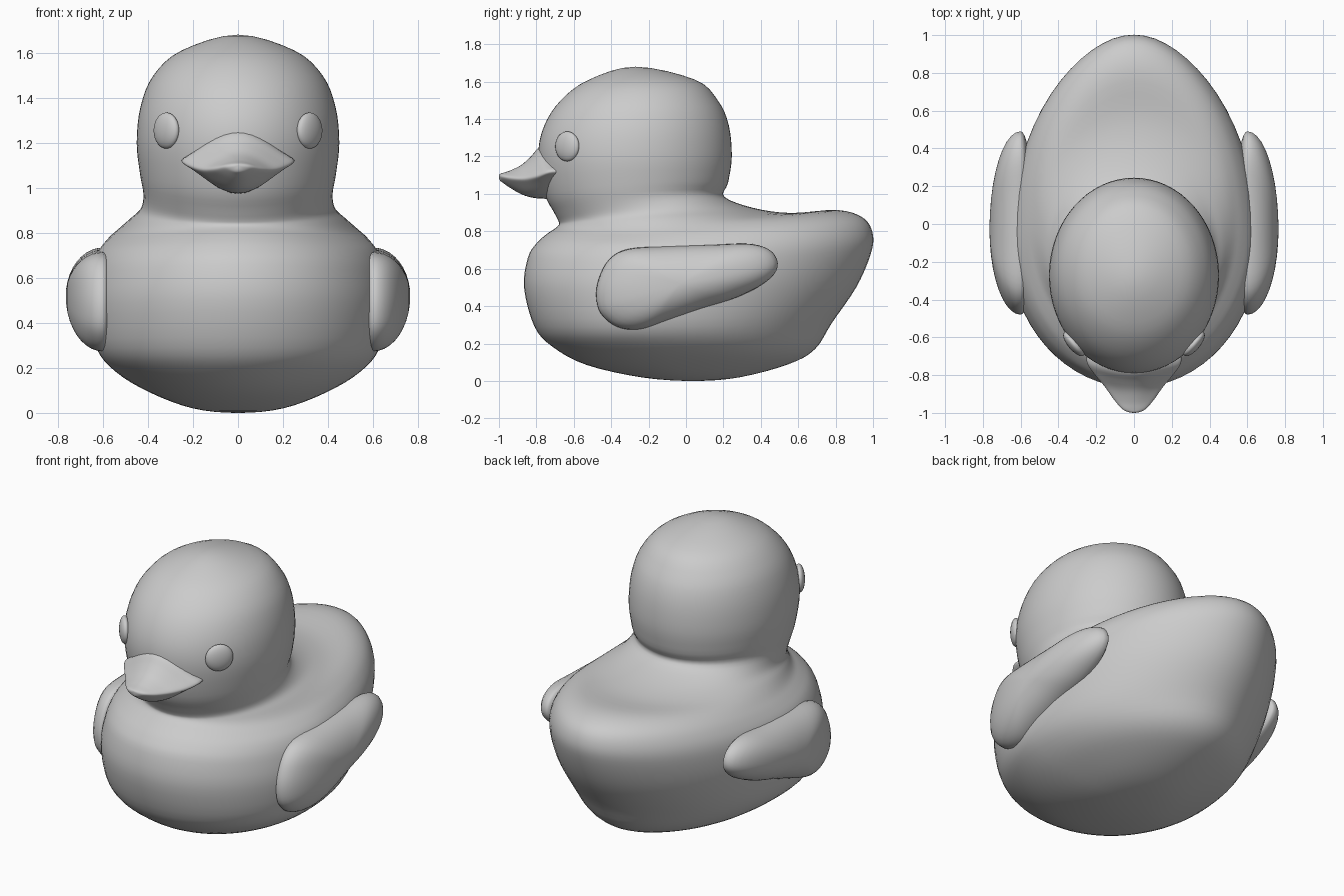
import bpy, bmesh, math
from mathutils import Matrix

if "Cube" in bpy.data.objects:
    bpy.data.objects.remove(bpy.data.objects["Cube"])

def spline(rows, n):
    """Catmull-Rom through rows[1:-1]; the first and last rows only steer the ends."""
    out = []
    for i in range(1, len(rows) - 2):
        for k in range(n):
            t = k / n
            out.append([0.5 * (2*b + (c-a)*t + (2*a-5*b+4*c-d)*t*t + (3*b-a-3*c+d)*t**3)
                        for a, b, c, d in zip(*rows[i-1:i+3])])
    out.append(list(rows[-2]))
    return out

def finish(bm, name):
    bmesh.ops.remove_doubles(bm, verts=bm.verts, dist=1e-4)
    bmesh.ops.recalc_face_normals(bm, faces=bm.faces)
    for f in bm.faces:
        f.smooth = True
    me = bpy.data.meshes.new(name)
    bm.to_mesh(me)
    bm.free()
    ob = bpy.data.objects.new(name, me)
    bpy.context.collection.objects.link(ob)
    return ob

def loft(name, rings):
    bm = bmesh.new()
    vs = [[bm.verts.new(p) for p in r] for r in rings]
    for a, b in zip(vs, vs[1:]):
        for i in range(len(a)):
            j = (i + 1) % len(a)
            bm.faces.new((a[i], a[j], b[j], b[i]))
    return finish(bm, name)

# Body and head: tilted rings (front y, front z, back y, back z, half width, side z)
rows = [
    (.05, 0, .05, 0, 0, 0),
    (-.23, .018, .29, .02, .2, .02),
    (-.53, .085, .55, .09, .39, .09),
    (-.71, .18, .69, .17, .54, .18),
    (-.81, .29, .78, .31, .63, .29),
    (-.866, .5, .91, .5, .66, .48),
    (-.845, .66, .985, .67, .65, .62),
    (-.80, .735, 1.0, .78, .625, .71),
    (-.745, .785, .95, .87, .58, .77),
    (-.70, .815, .81, .914, .53, .815),
    (-.68, .835, .56, .898, .475, .865),
    (-.682, .855, .36, .925, .432, .907),
    (-.705, .90, .205, .985, .42, .97),
    (-.755, 1.0, .225, 1.06, .435, 1.06),
    (-.79, 1.2, .245, 1.2, .45, 1.2),
    (-.76, 1.36, .228, 1.37, .433, 1.36),
    (-.67, 1.5, .17, 1.5, .375, 1.5),
    (-.52, 1.61, .05, 1.61, .25, 1.61),
    (-.27, 1.68, -.27, 1.68, 0, 1.68),
]
def past_pole(r):
    return (r[2], r[3], r[0], r[1], -r[4], r[5])
rows = [past_pole(rows[1])] + rows + [past_pole(rows[-2])]

def body_ring(r, n=64):
    yf, zf, yb, zb, w, zs = r
    head = min(1, max(0, (zs - .75) / .2))
    yc = yf + (yb - yf) * (.42 + .08 * head)
    pts = []
    for i in range(n):
        t = 2 * math.pi * i / n
        s, x = -math.cos(t), w * math.sin(t)
        if s > 0:
            x *= 1 - .12 * (1 - head) * s**4
        y = yc + s * (yc - yf if s < 0 else yb - yc)
        z = zs + (zb - zf) / 2 * s + ((zf + zb) / 2 - zs) * s * s
        pts.append((x, y, z))
    return pts
loft("body_and_head", [body_ring(r) for r in spline(rows, 4)])

# Wings: domed side outline (y, z)
outline = [(-.48, .45), (-.465, .55), (-.41, .65), (-.31, .705), (-.1, .72), (.15, .728),
           (.35, .732), (.46, .69), (.49, .61), (.43, .53), (.28, .45), (.1, .39),
           (-.1, .32), (-.25, .275), (-.37, .29), (-.455, .36)]
edge = spline([outline[-1]] + outline + outline[:2], 4)[:-1]
for side, label in ((1, "left"), (-1, "right")):
    rings = []
    for k in range(21):
        phi = math.pi * (k / 20 - .5)
        r, d = math.cos(phi), math.sin(phi)
        x = .6 + d * (.165 if d > 0 else .07)
        rings.append([(side * x, -.03 + (y + .03) * r, .52 + (z - .52) * r) for y, z in edge])
    loft("wing_" + label, rings)

# Beak: flared sections (y, half width, top z, bottom z, lip thickness)
sections = [
    (-.55, .16, 1.22, 1.0, .03),
    (-.62, .18, 1.23, .99, .035),
    (-.70, .235, 1.255, .975, .04),
    (-.78, .25, 1.25, .975, .042),
    (-.83, .21, 1.2, .982, .04),
    (-.88, .155, 1.155, .998, .035),
    (-.94, .105, 1.125, 1.032, .028),
    (-.98, .065, 1.112, 1.06, .02),
    (-.995, .035, 1.105, 1.072, .012),
    (-1.0, 0, 1.09, 1.09, 0),
    (-.995, -.035, 1.072, 1.105, -.012),
]
beak = []
for y, w, top, bot, e in spline(sections, 4):
    zc = min(1.12, (top + bot) / 2 + .005)
    ring = []
    for i in range(48):
        a = 2 * math.pi * i / 48
        c, s = math.cos(a), math.sin(a)
        h = (top - zc if s > 0 else zc - bot) - e
        ring.append((w * c, y + .8 * w * w * c * c, zc + e * s + math.copysign(h * s**4, s)))
    beak.append(ring)
loft("beak", beak)

# Eyes: flattened spheres lying on the head
for side, label in ((1, "left"), (-1, "right")):
    bm = bmesh.new()
    bmesh.ops.create_uvsphere(bm, u_segments=24, v_segments=16, radius=1)
    bmesh.ops.transform(bm, verts=bm.verts, matrix=(
        Matrix.Translation((side * .318, -.635, 1.254))
        @ Matrix.Rotation(-side * math.radians(40), 4, 'Z')
        @ Matrix.Diagonal((.032, .08, .08, 1))))
    finish(bm, "eye_" + label)
